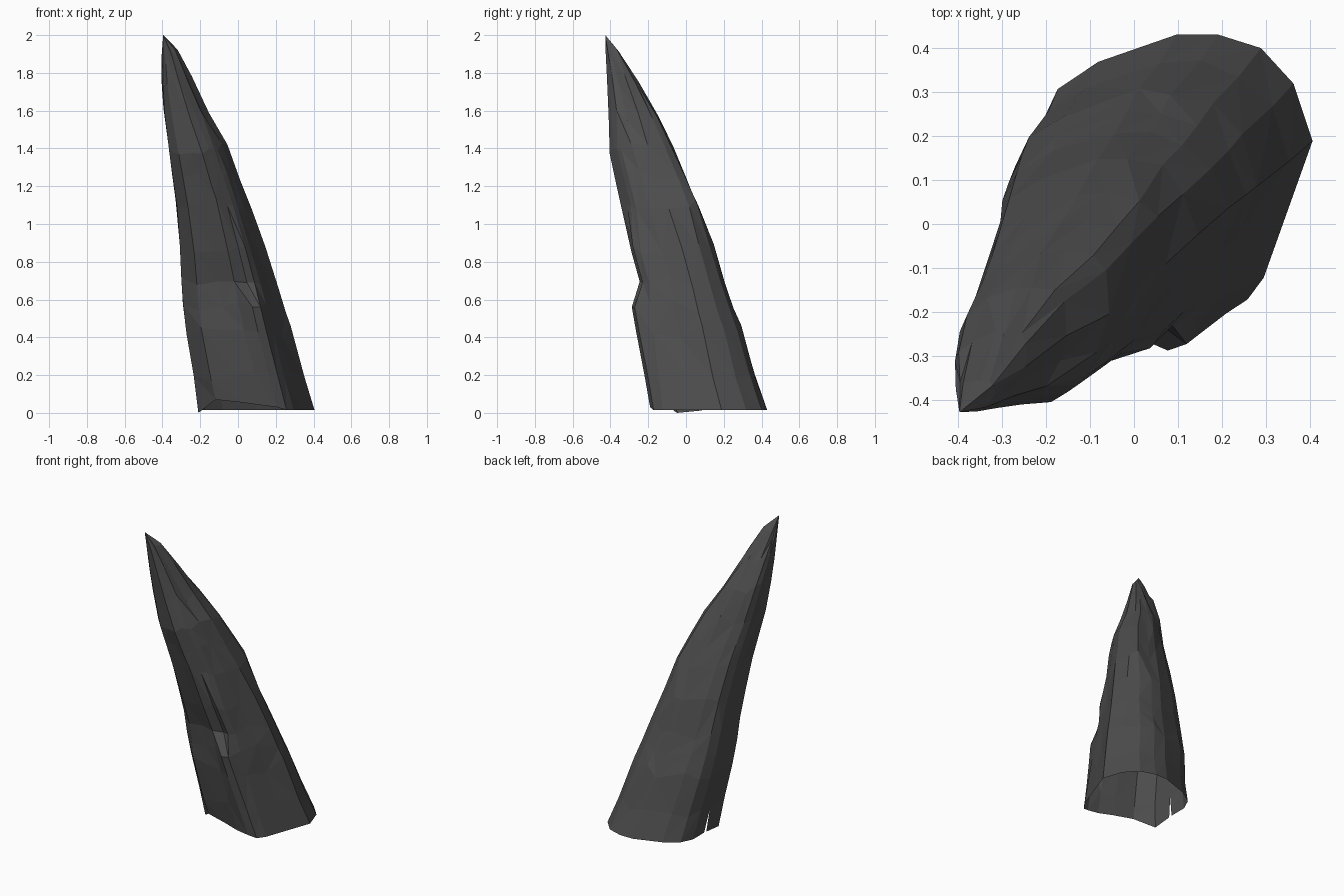
import bpy, bmesh, random
from mathutils import Vector

random.seed(7)
cube = bpy.data.objects.get("Cube")
if cube:
    bpy.data.objects.remove(cube)

# Dark stone colour
stone = bpy.data.materials.new("dark_grey_stone")
stone.use_nodes = True
COLOUR = (0.075, 0.075, 0.075, 1)
stone.diffuse_color = COLOUR
stone.node_tree.nodes["Principled BSDF"].inputs["Base Color"].default_value = COLOUR

# Cross-section in a unit box, counter-clockwise from the right
SECTION = [(1, .61), (.93, .82), (.81, .95), (.65, 1), (.5, 1), (.21, .9), (.06, .8),
           (0, .67), (0, .48), (0, .23), (.15, .07), (.38, .03), (.55, 0),
           (.68, 0), (.76, .03), (.82, .11), (.91, .36)]
# Change of the cross-section in the upper half: fuller back, slimmer front
UPPER = {1: (.03, .06), 2: (.06, .03), 13: (0, .08), 14: (0, .1), 15: (0, .08)}

# Height, then x range and y range of each ring
RINGS = [
    (.02, -.21, .405, -.19, .43),
    (.2, -.235, .35, -.212, .365),
    (.43, -.275, .285, -.232, .30),
    (.56, -.288, .248, -.238, .25),
    (.69, -.295, .208, -.244, .205),
    (.88, -.306, .145, -.295, .15),
    (1.1, -.325, .068, -.345, .065),
    (1.25, -.345, .008, -.378, .002),
    (1.4, -.367, -.052, -.41, -.065),
    (1.58, -.388, -.152, -.413, -.148),
    (1.75, -.401, -.238, -.417, -.25),
    (1.89, -.404, -.31, -.422, -.35),
]
SLIT = 8                # column of the split low on the left side
CREASES = (11, 16)      # columns that sink in as shallow furrows
KNOB = (13, 14)         # columns of the ridge under the chipped knob
KNOB_DEPTH = {1: .008, 2: .032, 3: .049}
LEAN = Vector((-.2, -.22, 1))
RIM = {9: 0, 10: .07, 11: .055, 12: .04, 13: .03}   # uneven bottom edge

bm = bmesh.new()
rings = []
for r, (z, x0, x1, y0, y1) in enumerate(RINGS):
    ring = []
    axis = Vector(((x0 + x1) / 2, (y0 + y1) / 2, z))
    for c, (u, v) in enumerate(SECTION):
        if r > 5:
            du, dv = UPPER.get(c, (0, 0))
            u, v = u + du, v + dv
        p = Vector((x0 + u * (x1 - x0), y0 + v * (y1 - y0), z))
        if r == 0:
            p.z = RIM.get(c, .015)
        else:
            if c in CREASES:
                p = p.lerp(axis, random.uniform(0, .05))
            if c in KNOB:
                p.y -= KNOB_DEPTH.get(r, 0)
            else:
                p += LEAN * random.uniform(-.035, .035)
        ring.append(bm.verts.new(p))
    rings.append(ring)

# Long angular facets, open underneath
n = len(SECTION)
for r in range(len(rings) - 1):
    for c in range(n):
        a, b = rings[r][c], rings[r][(c + 1) % n]
        d, e = rings[r + 1][c], rings[r + 1][(c + 1) % n]
        if r == 0 and c == SLIT:
            # Narrow wedge-shaped split
            a = bm.verts.new(a.co.lerp(b.co, .15))
            tris = [(a, b, e), (a, e, d)]
        elif random.random() < .5:
            tris = [(a, b, e), (a, e, d)]
        else:
            tris = [(a, b, d), (b, e, d)]
        for t in tris:
            bm.faces.new(t)

# Pointed tip
tip = bm.verts.new((-.396, -.427, 2))
for c in range(n):
    bm.faces.new((rings[-1][c], rings[-1][(c + 1) % n], tip))

# Furrow running up from the knob
for r in (4, 5):
    rings[r][13].co.y += .025

mesh = bpy.data.meshes.new("rock_spike")
bm.normal_update()
bm.to_mesh(mesh)
bm.free()
mesh.materials.append(stone)
spike = bpy.data.objects.new("rock_spike", mesh)
bpy.context.collection.objects.link(spike)
